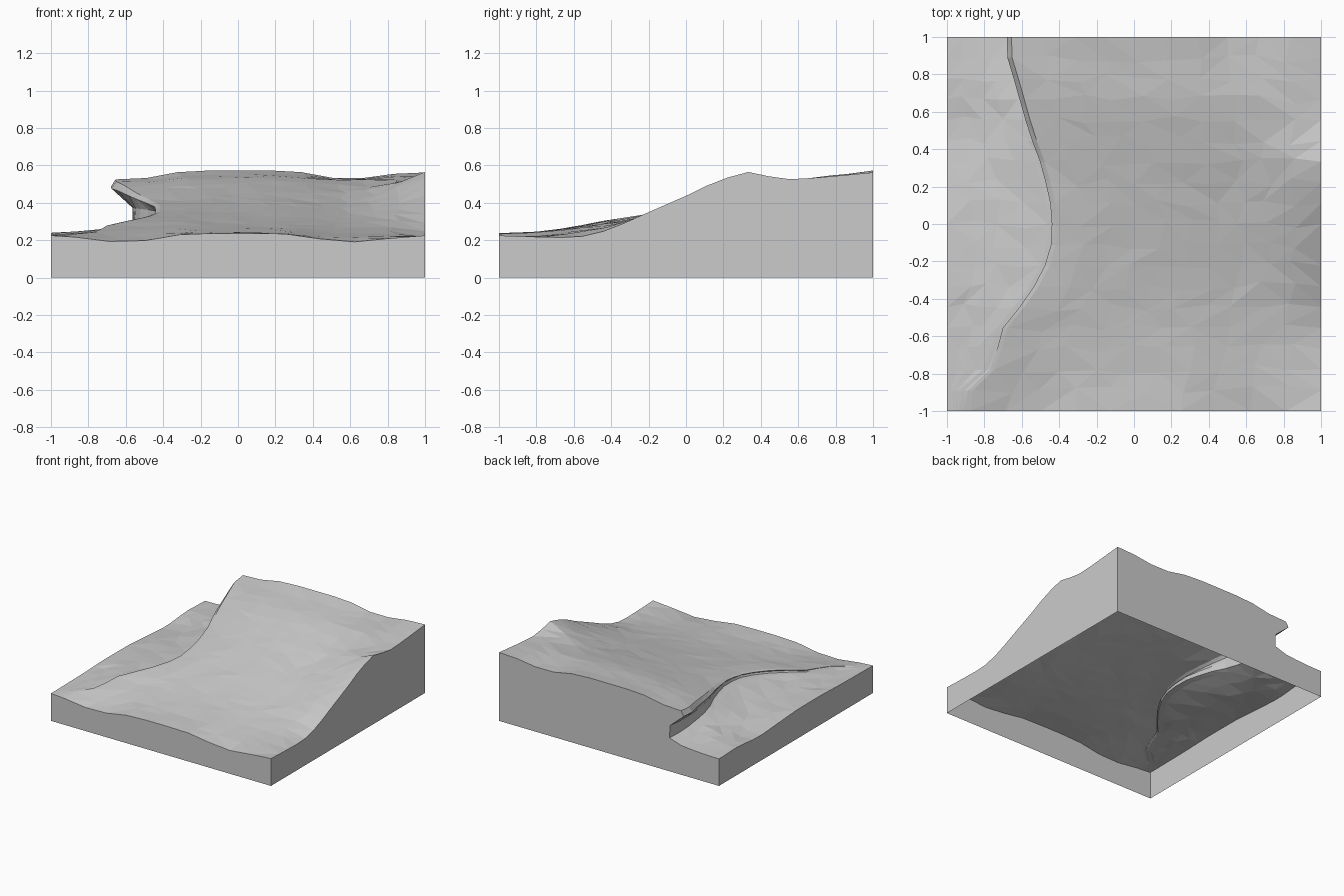
import bpy, bmesh, random

cube = bpy.data.objects.get("Cube")
if cube:
    bpy.data.objects.remove(cube, do_unlink=True)

random.seed(4)
ROWS = 18          # strips from front to back
LOW_COLS = 4       # strips across the low ground
HIGH_COLS = 10     # strips across the slope


def sample(table, key, column=1):
    """Linear lookup in a table sorted by its first column."""
    for a, b in zip(table, table[1:]):
        if key <= b[0]:
            t = max(0, (key - a[0]) / (b[0] - a[0]))
            return a[column] + t * (b[column] - a[column])
    return table[-1][column]


# Wave across the front and back edges, by distance from the middle
WAVE = [(0, 0), (.2, 0), (.35, -.01), (.47, -.037), (.6, -.047),
        (.7, -.043), (.85, -.022), (1, -.012)]
# Height of the slope from front to back
SLOPE = [(-1, .237), (-.8, .243), (-.6, .262), (-.4, .292), (-.2, .332),
         (0, .378), (.2, .425), (.4, .475), (.65, .535), (.85, .553), (1, .573)]
# Height along the right edge
RIM = [(-1, .223), (-.6, .213), (-.5, .23), (-.4, .26), (-.2, .35), (0, .437),
       (.17, .52), (.33, .565), (.45, .54), (.57, .524), (.8, .543), (1, .562)]
# Height along the left edge
LOW_RIM = [(-1, .225), (-.6, .23), (-.3, .24), (0, .238), (.5, .205),
           (.75, .23), (1, .222)]
# Overhang: y, lip x, lip height, ground height below, undercut depth
LIP = [(-1, -.9, .22, .22, 0), (-.9, -.9, .232, .228, 0),
       (-.8, -.78, .242, .234, .01), (-.7, -.74, .256, .245, .015),
       (-.55, -.7, .282, .26, .02), (-.4, -.575, .312, .278, .03),
       (-.25, -.485, .33, .293, .04), (-.08, -.435, .355, .308, .045),
       (.1, -.445, .388, .315, .045), (.3, -.49, .413, .312, .04),
       (.5, -.565, .45, .295, .035), (.75, -.635, .495, .26, .09),
       (.9, -.68, .515, .245, .14), (1, -.68, .525, .24, .15)]


def slope_height(x, y):
    edge = .25 + .75 * y ** 4
    z = sample(SLOPE, y) + sample(WAVE, abs(x)) * edge
    near_rim = max(0, (x - .5) / .5) ** 2
    return z + (sample(RIM, y) - z) * near_rim


def jitter(amount):
    return random.uniform(-amount, amount)


def profile(y):
    """Points of one cross-section from the left edge to the right edge."""
    lip_x, top, ground, depth = (sample(LIP, y, c) for c in range(1, 5))
    left = sample(LOW_RIM, y)
    base_x = lip_x - .04 + depth * .4
    inside = abs(y) < .99
    points = []
    # Low ground
    width = (base_x + 1) / LOW_COLS
    for i in range(LOW_COLS):
        t = i / LOW_COLS
        loose = min(.025, width * .2) if inside and i else 0
        points.append((-1 + i * width + jitter(loose), y + jitter(loose),
                       left + (ground - left) * t * t + jitter(loose * .25)))
    # Undercut and lip
    rise = top - ground
    for x, share in ((base_x, 0), (lip_x - .02 + depth, .12),
                     (lip_x - .01 + depth * .9, .48), (lip_x, .86),
                     (lip_x + .025, 1)):
        points.append((x, y, ground + rise * share))
    # Slope
    start = lip_x + .025
    gap = top - slope_height(start, y)
    for i in range(1, HIGH_COLS + 1):
        t = i / HIGH_COLS
        loose = .025 if inside and i < HIGH_COLS else 0
        x, py = start + (1 - start) * t + jitter(loose), y + jitter(loose)
        z = slope_height(x, py) + gap * (1 - t) ** 4 + jitter(loose * .1)
        points.append((x, py, z))
    # The front edge is a plain wave with no lip
    if y < -.99:
        points = [(x, y, sample(SLOPE, y) + sample(WAVE, abs(x)))
                  for x, y, z in points]
    return points


def finish(name, bm, material):
    mesh = bpy.data.meshes.new(name)
    bm.to_mesh(mesh)
    bm.free()
    mesh.materials.append(material)
    obj = bpy.data.objects.new(name, mesh)
    bpy.context.collection.objects.link(obj)


GREY = (.6, .6, .6, 1)
stone = bpy.data.materials.new("plain_grey")
stone.use_nodes = True
stone.diffuse_color = GREY
stone.node_tree.nodes["Principled BSDF"].inputs["Base Color"].default_value = GREY

rows = [profile(-1 + 2 * j / ROWS) for j in range(ROWS + 1)]

# Ground surface with the overhanging lip, in flat triangles
bm = bmesh.new()
grid = [[bm.verts.new(p) for p in row] for row in rows]
for near, far in zip(grid, grid[1:]):
    for i in range(len(near) - 1):
        a, b, c, d = near[i], near[i + 1], far[i + 1], far[i]
        if random.random() < .5:
            bm.faces.new((a, b, c))
            bm.faces.new((a, c, d))
        else:
            bm.faces.new((a, b, d))
            bm.faces.new((b, c, d))
finish("ground_surface", bm, stone)

# Four upright walls under the surface edges; the underside stays open
left_edge = [row[0] for row in rows]
right_edge = [row[-1] for row in rows]
walls = [rows[0][::-1], right_edge[::-1], rows[-1], left_edge]
bm = bmesh.new()
for top_edge in walls:
    (ax, ay, _), (bx, by, _) = top_edge[-1], top_edge[0]
    outline = [(ax, ay, 0), (bx, by, 0)] + top_edge
    bm.faces.new([bm.verts.new(p) for p in outline])
bmesh.ops.remove_doubles(bm, verts=bm.verts, dist=.0001)
finish("side_walls", bm, stone)
